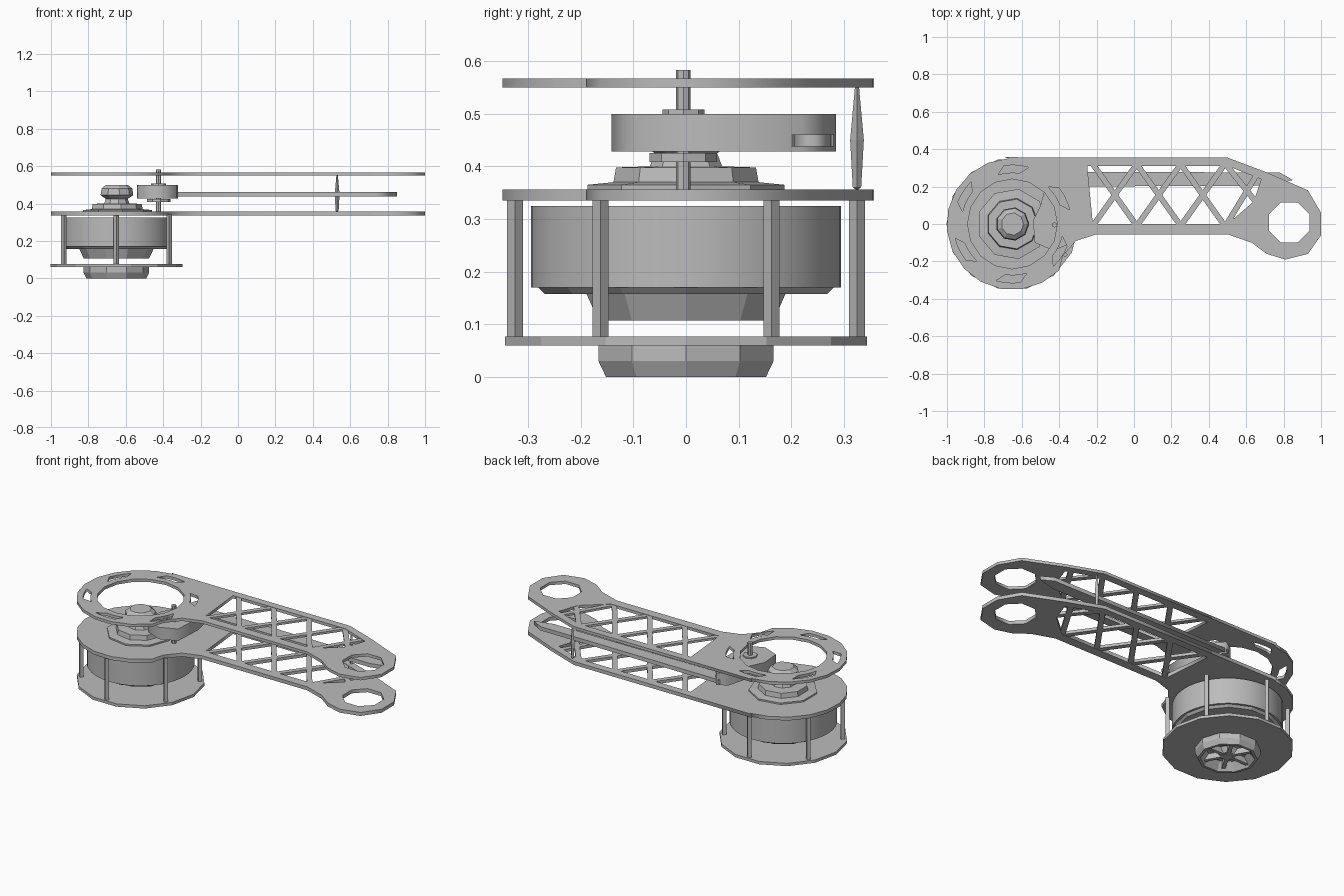
import bpy, bmesh, math
from mathutils import Vector, Matrix

cube = bpy.data.objects.get("Cube")
if cube:
    bpy.data.objects.remove(cube, do_unlink=True)

grey = bpy.data.materials.new("mid grey")
grey.use_nodes = True
grey.diffuse_color = (0.5, 0.5, 0.5, 1)
grey.node_tree.nodes["Principled BSDF"].inputs["Base Color"].default_value = (0.5, 0.5, 0.5, 1)

HUB = (-0.65, 0)       # motor axis
SHAFT = (-0.425, -0.005)  # crank axis


def add(name, bm):
    me = bpy.data.meshes.new(name)
    bmesh.ops.recalc_face_normals(bm, faces=bm.faces)
    bm.to_mesh(me)
    bm.free()
    me.materials.append(grey)
    ob = bpy.data.objects.new(name, me)
    bpy.context.collection.objects.link(ob)
    return ob


def select(ob):
    bpy.ops.object.select_all(action='DESELECT')
    ob.select_set(True)
    bpy.context.view_layer.objects.active = ob


def lathe(name, profile, segments, centre=HUB, smooth=False):
    bm = bmesh.new()
    pts = [bm.verts.new((r, 0, z)) for r, z in profile]
    edges = [bm.edges.new(p) for p in zip(pts, pts[1:])]
    bmesh.ops.spin(bm, geom=pts + edges, cent=(0, 0, 0), axis=(0, 0, 1),
                   angle=math.tau, steps=segments)
    bmesh.ops.remove_doubles(bm, verts=bm.verts, dist=0.0005)
    bmesh.ops.translate(bm, verts=bm.verts, vec=(*centre, 0))
    ob = add(name, bm)
    if smooth:
        select(ob)
        bpy.ops.object.shade_smooth_by_angle(angle=math.radians(35))
    return ob


def disc(name, r, z0, z1, segments, centre=HUB, smooth=False):
    return lathe(name, [(0, z0), (r, z0), (r, z1), (0, z1)], segments, centre, smooth)


def ring(centre, r, n, start=0, end=math.tau):
    return [(centre[0] + r * math.cos(start + (end - start) * i / n),
             centre[1] + r * math.sin(start + (end - start) * i / n)) for i in range(n)]


def sheet(name, loops, z0, z1):
    # flat plate: the first loop is the outline, the others are holes
    cu = bpy.data.curves.new(name, 'CURVE')
    cu.dimensions = '2D'
    cu.fill_mode = 'BOTH'
    cu.extrude = (z1 - z0) / 2
    for loop in loops:
        sp = cu.splines.new('POLY')
        sp.points.add(len(loop) - 1)
        for p, (x, y) in zip(sp.points, loop):
            p.co = (x, y, 0, 1)
        sp.use_cyclic_u = True
    cu.materials.append(grey)
    ob = bpy.data.objects.new(name, cu)
    ob.location.z = (z0 + z1) / 2
    bpy.context.collection.objects.link(ob)
    select(ob)
    bpy.ops.object.convert(target='MESH')


def beams(name, pairs, width, z0, z1):
    # flat bars between pairs of points
    bm = bmesh.new()
    for a, b in pairs:
        a, b = Vector(a), Vector(b)
        d = b - a
        mid = (a + b) / 2
        m = (Matrix.Translation((mid.x, mid.y, (z0 + z1) / 2))
             @ Matrix.Rotation(math.atan2(d.y, d.x), 4, 'Z')
             @ Matrix.Diagonal((d.length, width, z1 - z0, 1)))
        bmesh.ops.create_cube(bm, size=1, matrix=m)
    add(name, bm)


# Arm plates with an X-braced window, an end eye and a round motor head
tail = [(0.5, 0.355), (0.7, 0.28), (0.93, 0.18), (1, 0.06), (1, -0.06), (0.93, -0.16),
        (0.81, -0.19), (0.71, -0.16), (0.63, -0.1), (0.5, -0.055), (-0.2, -0.055),
        (-0.31, -0.09), (-0.38, -0.17)]
head = ring(HUB, 0.352, 13, math.radians(-45), math.radians(-285))
outline = tail + head + [(-0.69, 0.357)]
window = [(-0.25, 0.31), (0.5, 0.31), (0.68, 0.24), (0.64, 0.12), (0.5, 0), (-0.22, 0)]
eye = ring((0.83, 0.008), 0.116, 8, math.pi / 8, math.tau + math.pi / 8)
opening = ring(HUB, 0.24, 16)


def slot(angle):
    a, b = angle - 0.28, angle + 0.28
    return ring(HUB, 0.315, 4, a, b) + ring(HUB, 0.275, 4, b, a)


slots = [slot(math.radians(30 + 60 * k)) for k in range(6)]
sheet("lower_arm_plate", [outline, window, eye], 0.335, 0.356)
sheet("upper_arm_plate", [outline, window, eye, opening] + slots, 0.55, 0.567)

step = 0.235
braces = []
for k in range(3):
    x = -0.22 + step * k
    braces += [((x, -0.01), (x + step, 0.32)), ((x + step, -0.01), (x, 0.32))]
braces += [((0.49, -0.01), (0.66, 0.27)), ((0.65, 0.12), (0.49, 0.32))]
beams("lower_braces", braces, 0.03, 0.337, 0.354)
beams("upper_braces", braces, 0.03, 0.552, 0.565)

# Motor: drum, lower hub, base disc and recessed foot
disc("motor_drum", 0.295, 0.17, 0.325, 48, smooth=True)
lathe("drum_lower_lip", [(0.2, 0.172), (0.29, 0.172), (0.275, 0.157), (0.2, 0.157)], 14)
lathe("motor_lower_hub", [(0, 0.16), (0.2, 0.16), (0.175, 0.107), (0, 0.107)], 10)
disc("base_disc", 0.353, 0.06, 0.077, 14)
lathe("foot", [(0.175, 0.062), (0.175, 0.03), (0.16, 0), (0.145, 0), (0.11, 0.045),
               (0.06, 0.045), (0.04, 0.015), (0, 0.015)], 10)
beams("foot_ribs", [(HUB, p) for p in ring(HUB, 0.145, 6)], 0.02, 0.012, 0.05)

# Six posts joining the base disc to the lower plate
for k, p in enumerate(ring(HUB, 0.325, 6, math.pi / 6, math.tau + math.pi / 6)):
    disc("motor_post_%d" % (k + 1), 0.015, 0.07, 0.34, 4, p)

# Stepped output stack on top of the motor
lathe("output_stack", [(0, 0.35), (0.19, 0.355), (0.19, 0.365), (0.14, 0.37), (0.135, 0.398),
                       (0.07, 0.4), (0.06, 0.425), (0.09, 0.445), (0.085, 0.48),
                       (0.06, 0.5), (0, 0.5)], 9)

# Crank on its shaft, with the long push rod
disc("crank_shaft", 0.014, 0.35, 0.583, 8, SHAFT)
disc("shaft_flange", 0.065, 0.408, 0.425, 9, SHAFT)
disc("shaft_collar", 0.04, 0.49, 0.508, 8, SHAFT)
crank = [(-0.33, -0.1), (-0.32, 0.08), (-0.35, 0.22), (-0.4, 0.285), (-0.46, 0.25),
         (-0.5, 0.1), (-0.54, 0.02), (-0.53, -0.1), (-0.43, -0.142)]
sheet("crank_arm", [crank], 0.428, 0.5)
rod = [(-0.42, 0.2), (0.74, 0.205), (0.85, 0.235), (0.78, 0.275), (-0.42, 0.28)]
sheet("push_rod", [rod], 0.438, 0.461)

# Slim spacer between the two arm plates
lathe("plate_spacer", [(0, 0.355), (0.008, 0.36), (0.013, 0.45), (0.004, 0.55), (0, 0.55)],
      4, (0.53, 0.325))
